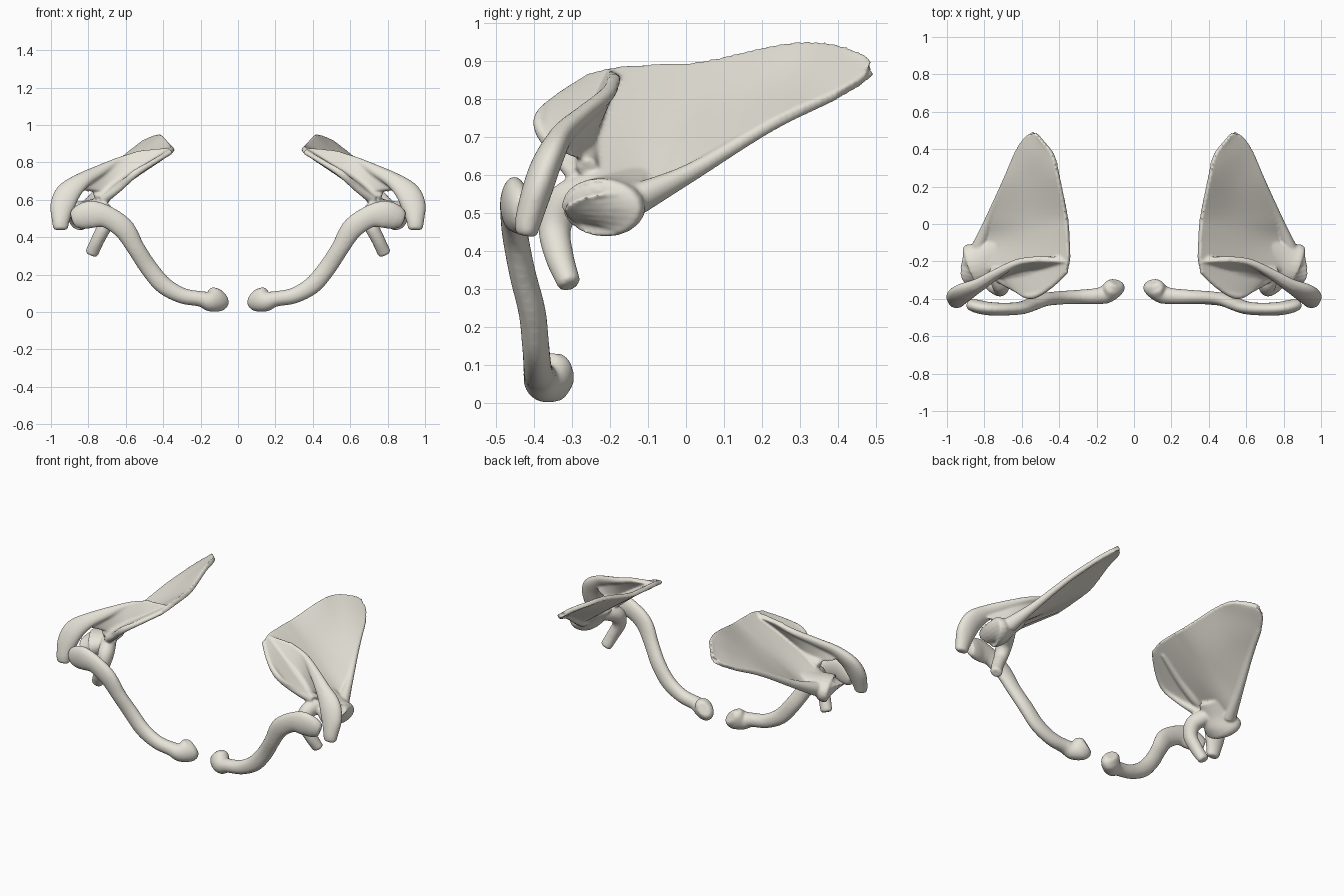
import bpy, bmesh, math
from mathutils import Vector

bone = bpy.data.materials.new("bone")
bone.diffuse_color = (0.80, 0.77, 0.69, 1)


def spline(pts, n):
    """Catmull-Rom through pts (any dimension), n steps per span."""
    p = [Vector(q) for q in pts]
    p = [2 * p[0] - p[1]] + p + [2 * p[-1] - p[-2]]
    out = []
    for i in range(1, len(p) - 2):
        a, b, c, d = p[i - 1:i + 3]
        for k in range(n):
            t = k / n
            out.append(0.5 * (2 * b + (c - a) * t + (2 * a - 5 * b + 4 * c - d) * t * t
                              + (3 * b - a - 3 * c + d) * t ** 3))
    return out + [p[-2]]


def loft(bm, rings):
    """Closed skin through rings of equal point count."""
    vs = [[bm.verts.new(q) for q in r] for r in rings]
    n = len(vs[0])
    for r, s in zip(vs, vs[1:]):
        for i in range(n):
            bm.faces.new((r[i], r[(i + 1) % n], s[(i + 1) % n], s[i]))
    bm.faces.new(vs[0][::-1])
    bm.faces.new(vs[-1])


def tube(bm, pts, ref, sides=20):
    """Rounded limb: pts are x, y, z, half width, half depth (depth along ref)."""
    ref = Vector(ref)
    path = spline(pts, 6)
    rings = []

    def ring(c, t, a, b):
        u = t.cross(ref).normalized()
        w = u.cross(t).normalized()
        return [c + u * a * math.cos(k * math.tau / sides) + w * b * math.sin(k * math.tau / sides)
                for k in range(sides)]
    last = len(path) - 1
    for i, q in enumerate(path):
        t = (path[min(i + 1, last)].xyz - path[max(i - 1, 0)].xyz).normalized()
        c, a, b = q.xyz, q[3], q[4]
        m = 0.3 * min(a, b)
        if i == 0:
            rings.append(ring(c - t * m, t, a * .75, b * .75))
        rings.append(ring(c, t, a, b))
        if i == last:
            rings.append(ring(c + t * m, t, a * .75, b * .75))
    loft(bm, rings)


def sheet(bm, rows, normal, half):
    """Thin curved plate through rows of control points."""
    off = Vector(normal).normalized() * half
    cross = [spline(r, 6) for r in rows]
    cols = [spline(c, 5) for c in zip(*cross)]
    loft(bm, [[q + off for q in r] + [q - off for q in reversed(r)] for r in zip(*cols)])


def finish(name, bm, voxel, smooth):
    """Fuse overlapping forms into one bone and mirror it."""
    bmesh.ops.recalc_face_normals(bm, faces=bm.faces[:])
    me = bpy.data.meshes.new(name)
    bm.to_mesh(me)
    bm.free()
    me.materials.append(bone)
    ob = bpy.data.objects.new(name, me)
    bpy.context.collection.objects.link(ob)
    r = ob.modifiers.new("fuse", 'REMESH')
    r.mode = 'VOXEL'
    r.voxel_size = voxel
    r.use_smooth_shade = True
    s = ob.modifiers.new("soften", 'SMOOTH')
    s.factor = 0.5
    s.iterations = smooth
    m = ob.modifiers.new("mirror", 'MIRROR')
    m.use_mirror_merge = False


# Collar bones
bm = bmesh.new()
tube(bm, [(.098, -.322, .082, .060, .042), (.112, -.345, .070, .070, .052),
          (.15, -.375, .058, .056, .050), (.20, -.385, .070, .042, .043),
          (.30, -.39, .088, .043, .038), (.40, -.395, .145, .048, .036),
          (.48, -.405, .24, .048, .036), (.545, -.43, .34, .048, .035),
          (.61, -.45, .445, .058, .034), (.70, -.455, .508, .060, .034),
          (.78, -.452, .522, .074, .036), (.84, -.44, .508, .068, .036),
          (.876, -.43, .495, .050, .030)], (0, 1, 0))
finish("collar_bones", bm, 0.008, 6)

# Shoulder blades: triangular blade
bm = bmesh.new()
sheet(bm, [
    [(.36, -.26, .855), (.55, -.40, .74), (.72, -.29, .60)],
    [(.345, -.18, .875), (.56, -.25, .735), (.80, -.22, .57)],
    [(.35, -.05, .883), (.56, -.08, .73), (.815, -.09, .54)],
    [(.36, .05, .89), (.55, .04, .755), (.775, .03, .615)],
    [(.40, .25, .935), (.54, .22, .82), (.70, .22, .73)],
    [(.43, .37, .937), (.53, .37, .87), (.635, .38, .80)],
    [(.495, .455, .915), (.54, .498, .88), (.59, .455, .840)]], (.53, 0, .82), .014)
# thick outer border of the blade and rim of the front edge
tube(bm, [(.83, -.13, .535, .04, .045), (.775, .02, .61, .023, .026),
          (.69, .22, .73, .018, .018), (.62, .39, .81, .014, .016)], (1, 0, 1))
tube(bm, [(.36, -.25, .855, .014, .014), (.45, -.335, .80, .014, .014),
          (.55, -.385, .74, .018, .020), (.63, -.35, .665, .016, .018),
          (.72, -.29, .60, .025, .025)], (.53, 0, .82))
# raised spine across the blade
sheet(bm, [
    [(.355, -.20, .860), (.36, -.19, .873)],
    [(.49, -.235, .780), (.52, -.185, .858)],
    [(.60, -.255, .70), (.62, -.205, .822)],
    [(.69, -.265, .645), (.72, -.255, .785)],
    [(.77, -.285, .645), (.80, -.31, .745)],
    [(.84, -.315, .655), (.86, -.345, .715)]], (0, -.9, .45), .016)
# fillet along the spine's root
tube(bm, [(.40, -.215, .83, .014, .014), (.55, -.25, .74, .028, .022),
          (.68, -.26, .655, .032, .028), (.76, -.26, .62, .028, .028)], (.53, 0, .82))
# spine free edge running into the hooked tip
tube(bm, [(.50, -.185, .855, .012, .014), (.62, -.205, .815, .018, .020),
          (.74, -.27, .755, .034, .024), (.83, -.325, .705, .046, .030),
          (.905, -.362, .640, .066, .038), (.938, -.388, .57, .066, .040),
          (.948, -.412, .49, .048, .036), (.948, -.420, .448, .040, .030)],
     (0, -.85, .5))
# neck and socket with a hollow face
tube(bm, [(.71, -.16, .605, .075, .020), (.775, -.185, .563, .09, .042),
          (.825, -.208, .53, .106, .070), (.860, -.219, .513, .114, .080),
          (.868, -.222, .510, .100, .066), (.852, -.216, .516, .05, .03)], (0, 0, 1))
# downward hook in front of the socket
tube(bm, [(.75, -.24, .56, .045, .045), (.715, -.315, .53, .050, .048),
          (.715, -.345, .460, .043, .040), (.75, -.333, .385, .038, .036),
          (.782, -.308, .315, .031, .036)], (1, 0, 0))
finish("shoulder_blades", bm, 0.0065, 7)
